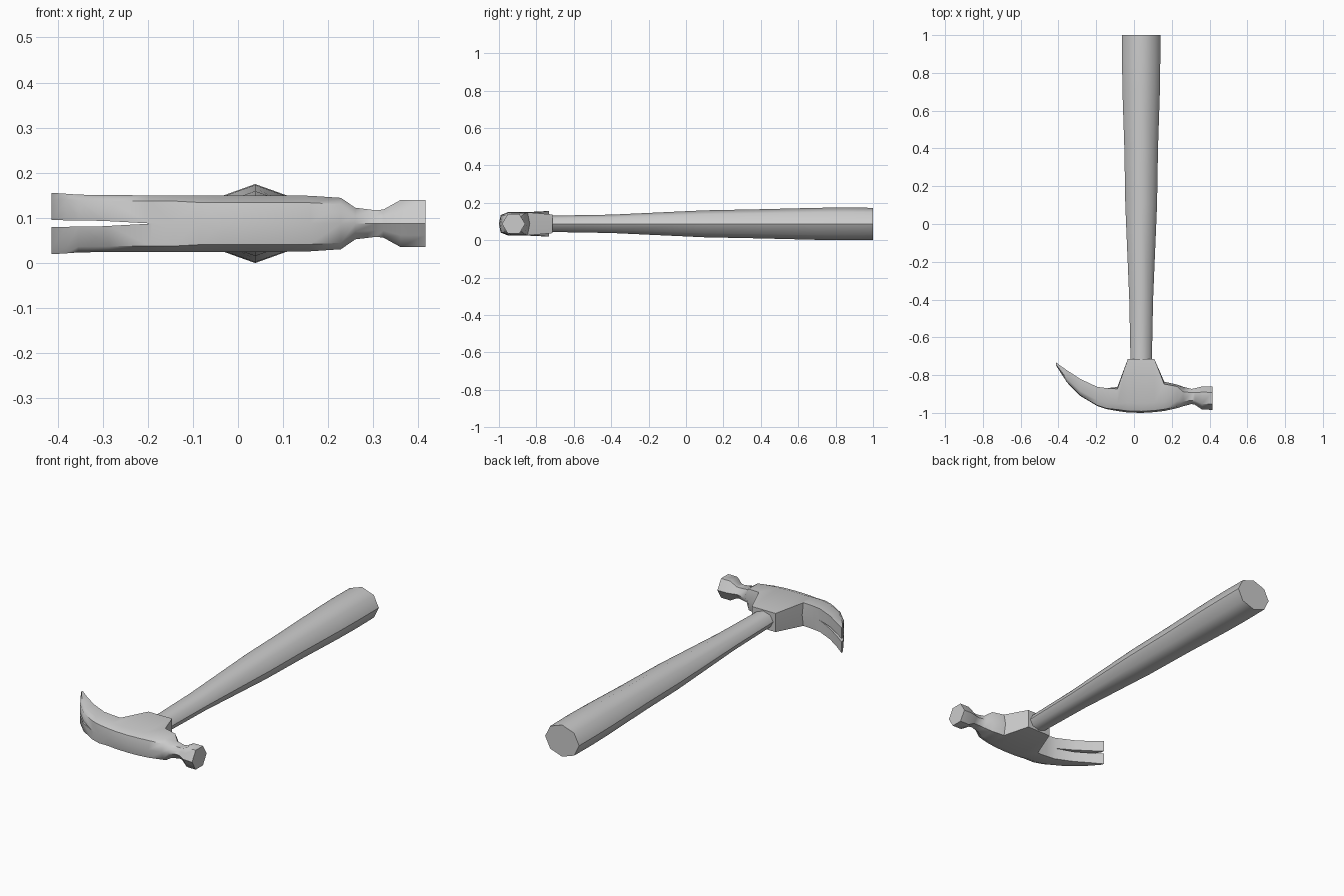
import bpy, bmesh, math

if "Cube" in bpy.data.objects:
    bpy.data.objects.remove(bpy.data.objects["Cube"])

ZC = 0.0875  # mid plane height


def loft(name, rings, angle):
    """Skin a list of equal-length point rings and cap both ends."""
    bm = bmesh.new()
    vr = [[bm.verts.new(p) for p in r] for r in rings]
    n = len(rings[0])
    for a, b in zip(vr, vr[1:]):
        for i in range(n):
            j = (i + 1) % n
            bm.faces.new((a[i], a[j], b[j], b[i]))
    bm.faces.new(vr[0])
    bm.faces.new(vr[-1])
    bmesh.ops.recalc_face_normals(bm, faces=bm.faces)
    me = bpy.data.meshes.new(name)
    bm.to_mesh(me)
    bm.free()
    ob = bpy.data.objects.new(name, me)
    bpy.context.collection.objects.link(ob)
    if angle:
        smooth(ob, angle)
    return ob


def smooth(ob, angle):
    bpy.ops.object.select_all(action='DESELECT')
    bpy.context.view_layer.objects.active = ob
    ob.select_set(True)
    bpy.ops.object.shade_smooth_by_angle(angle=math.radians(angle))


# Handle: tapering octagon, (y, half width, half height)
stations = [(-0.80, 0.057, 0.044), (-0.70, 0.057, 0.044), (-0.40, 0.063, 0.049),
            (0.10, 0.084, 0.072), (0.40, 0.089, 0.078), (0.70, 0.099, 0.0855),
            (0.85, 0.101, 0.0875), (1.0, 0.101, 0.0855)]
rings = [[(0.038 + w * math.cos(i * math.pi / 4), y, ZC + h * math.sin(i * math.pi / 4))
          for i in range(8)] for y, w, h in stations]
loft("handle", rings, 50)

# Head: cross-sections along x, half outline as (fraction of depth, fraction of half height)
HEX = [(0, 0), (0.125, 0.5), (0.25, 1), (0.75, 1), (1, 0)]
BODY = [(0, 0), (0.06, 0.75), (0.3, 1), (0.92, 1), (1, 0)]
COLLAR = [(0, 0), (0.03, 0.75), (0.18, 1), (1, 0.8), (1, 0)]
CLAW = [(0, 0), (0.03, 0.8), (0.3, 1), (1, 1), (1, 0)]


def section(x, y0, y1, h, shape):
    pts = [(x, y0 + (y1 - y0) * t, ZC + h * k) for t, k in shape]
    return pts + [(px, py, 2 * ZC - pz) for px, py, pz in pts[-2:0:-1]]


head_sections = [
    (-0.413, -0.748, -0.733, 0.068, CLAW), (-0.38, -0.80, -0.757, 0.066, CLAW),
    (-0.354, -0.84, -0.775, 0.064, CLAW), (-0.285, -0.91, -0.82, 0.063, CLAW),
    (-0.195, -0.963, -0.862, 0.0625, CLAW), (-0.145, -0.98, -0.869, 0.0625, CLAW),
    (-0.088, -0.99, -0.863, 0.0625, BODY), (-0.033, -0.998, -0.715, 0.0625, COLLAR),
    (0.04, -1.0, -0.715, 0.0625, COLLAR), (0.108, -0.996, -0.715, 0.0625, COLLAR),
    (0.16, -0.99, -0.835, 0.0615, BODY), (0.228, -0.975, -0.85, 0.057, BODY),
    (0.26, -0.965, -0.862, 0.035, HEX), (0.305, -0.953, -0.873, 0.0295, HEX),
    (0.322, -0.957, -0.87, 0.031, HEX), (0.36, -0.982, -0.86, 0.052, HEX),
    (0.415, -0.984, -0.86, 0.052, HEX)]
head = loft("head", [section(*s) for s in head_sections], 0)

# Nail slot: tapered wedge cut out of the claw
slot = loft("slot_cutter", [[(-0.5, y, ZC - 0.009), (-0.5, y, ZC + 0.009), (-0.30, y, ZC + 0.006),
                             (-0.19, y, ZC), (-0.30, y, ZC - 0.006)] for y in (-1.2, -0.5)], 0)
slot.hide_render = True
mod = head.modifiers.new("slot", 'BOOLEAN')
mod.object = slot
mod.operation = 'DIFFERENCE'
mod.solver = 'EXACT'
bpy.context.view_layer.objects.active = head
bpy.ops.object.modifier_apply(modifier=mod.name)
bpy.data.objects.remove(slot)
smooth(head, 50)
